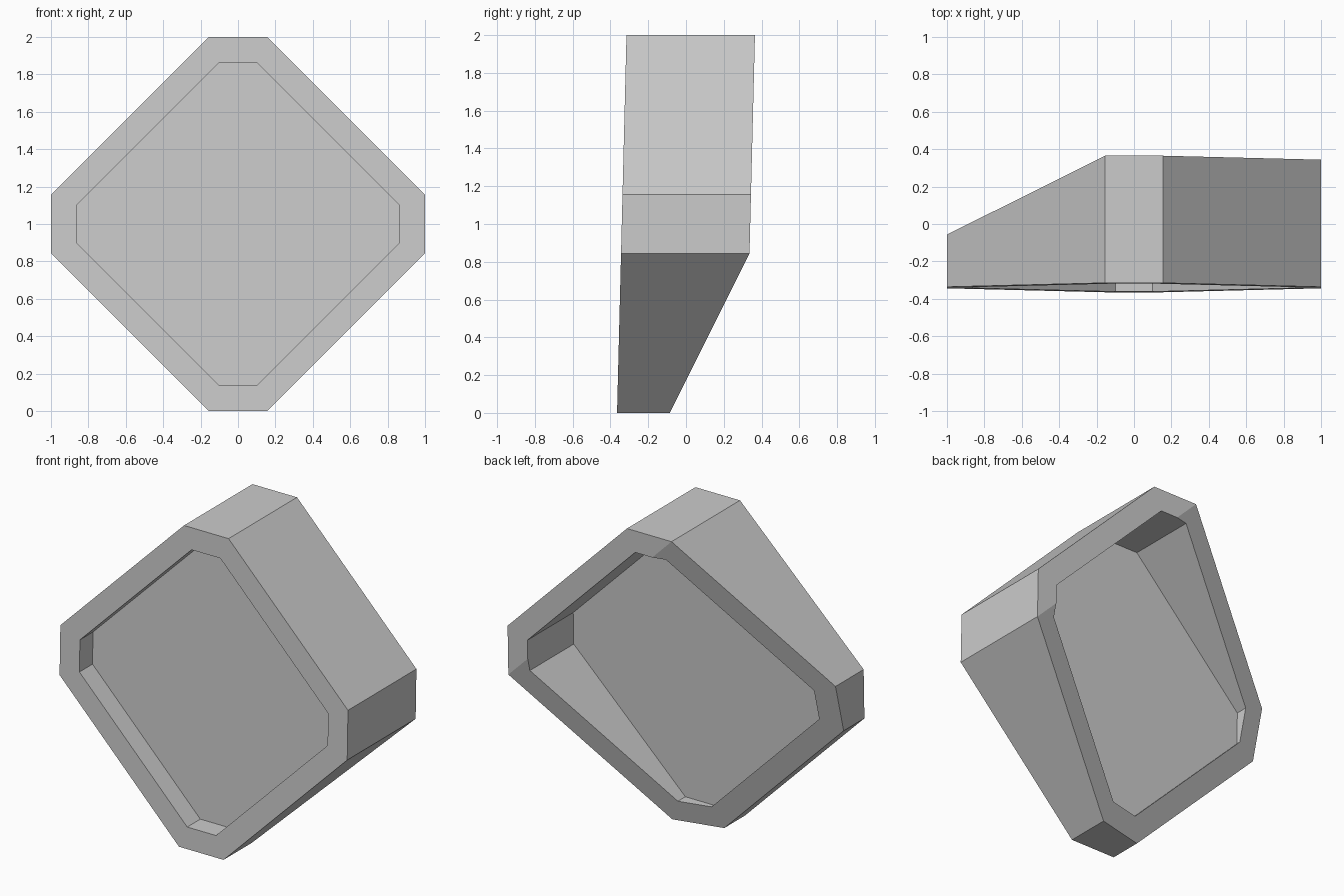
import bpy, bmesh
from mathutils import Vector

cube = bpy.data.objects.get("Cube")
if cube:
    bpy.data.objects.remove(cube, do_unlink=True)

DEPTH = 0.68           # full depth of the frame
FOLD, SLOPE = 0.845, 0.237   # where the back starts to slope, and how steeply

grey = bpy.data.materials.new("plain_grey")
grey.use_nodes = True
colour = (0.6, 0.6, 0.6, 1)
grey.diffuse_color = colour
grey.node_tree.nodes["Principled BSDF"].inputs["Base Color"].default_value = colour


def octagon(bm, size, half_flat, depth):
    """Diamond with clipped corners, facing the front."""
    s, h = size, half_flat
    pts = [(h, -s), (s, -h), (s, h), (h, s), (-h, s), (-s, h), (-s, -h), (-h, -s)]
    return [bm.verts.new((x, depth, z + 1)) for x, z in pts]


def bridge(bm, a, b):
    for i in range(len(a)):
        j = (i + 1) % len(a)
        bm.faces.new((a[i], a[j], b[j], b[i]))


def finish(bm, name):
    # The whole body leans back slightly
    for v in bm.verts:
        v.co.y += 0.025 * v.co.z - 0.365
    bmesh.ops.recalc_face_normals(bm, faces=bm.faces)
    mesh = bpy.data.meshes.new(name)
    bm.to_mesh(mesh)
    bm.free()
    mesh.materials.append(grey)
    obj = bpy.data.objects.new(name, mesh)
    bpy.context.collection.objects.link(obj)


# Frame: a hollow tube, closed as a ring
bm = bmesh.new()
loops = [octagon(bm, 1, 0.155, 0), octagon(bm, 1, 0.155, DEPTH),
         octagon(bm, 0.863, 0.1, DEPTH), octagon(bm, 0.863, 0.1, 0)]
for k in range(4):
    bridge(bm, loops[k], loops[(k + 1) % 4])

# Sloping cut across the back, deepest at the lower right corner
cut = bmesh.ops.bisect_plane(
    bm, geom=bm.verts[:] + bm.edges[:] + bm.faces[:], dist=0.0005,
    plane_co=Vector((FOLD, DEPTH, 1)), plane_no=Vector((-SLOPE, 1, -SLOPE)),
    clear_outer=True)
open_edges = [e for e in bm.edges if e.is_boundary]
bmesh.ops.holes_fill(bm, edges=open_edges, sides=0)
finish(bm, "frame")

# Panel set inside the frame
bm = bmesh.new()
front = octagon(bm, 0.863, 0.1, 0.13)
back = octagon(bm, 0.863, 0.1, 0.225)
bm.faces.new(front)
bm.faces.new(back)
bridge(bm, front, back)
finish(bm, "panel")
